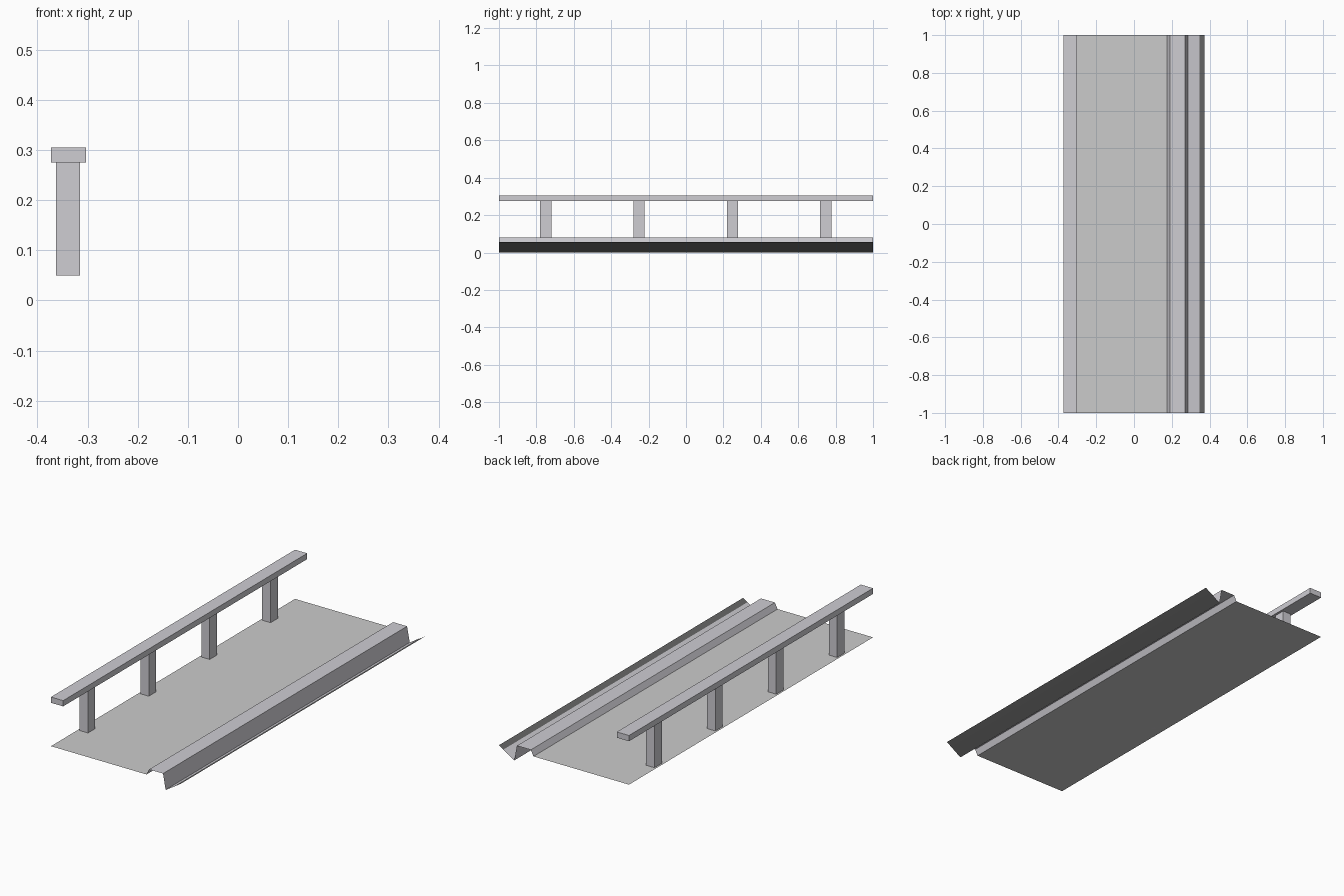
import bpy

if "Cube" in bpy.data.objects:
    bpy.data.objects.remove(bpy.data.objects["Cube"])


def material(name, rgb):
    m = bpy.data.materials.new(name)
    m.diffuse_color = (*rgb, 1)
    m.use_nodes = True
    m.node_tree.nodes["Principled BSDF"].inputs["Base Color"].default_value = m.diffuse_color
    return m


steel = material("steel", (0.62, 0.61, 0.65))
dark = material("dark_trim", (0.14, 0.14, 0.14))


def make(name, verts, faces, mat=None):
    mesh = bpy.data.meshes.new(name)
    mesh.from_pydata(verts, [], faces)
    if mat:
        mesh.materials.append(mat)
    ob = bpy.data.objects.new(name, mesh)
    bpy.context.collection.objects.link(ob)
    return ob


def strip(name, profile, mat=None):
    """Open sheet: an x/z profile swept along the full length."""
    verts = [(x, y, z) for x, z in profile for y in (-1, 1)]
    faces = [(2 * i, 2 * i + 2, 2 * i + 3, 2 * i + 1)
             for i in range(len(profile) - 1)]
    return make(name, verts, faces, mat)


def box(name, x0, x1, y0, y1, z0, z1, mat):
    verts = [(x, y, z) for x in (x0, x1) for y in (y0, y1) for z in (z0, z1)]
    faces = [(0, 1, 3, 2), (4, 6, 7, 5), (0, 4, 5, 1),
             (2, 3, 7, 6), (0, 2, 6, 4), (1, 5, 7, 3)]
    return make(name, verts, faces, mat)


# Flat walkway
strip("walkway", [(-0.373, 0.05), (0.175, 0.05)])

# Raised kerb that drops into the sloping gutter
strip("kerb", [(0.175, 0.05), (0.19, 0.08), (0.27, 0.08),
               (0.285, 0.0), (0.347, 0.04)], steel)

# Dark sloping panel under the gutter, showing as a rim at the outer edge
strip("gutter_backing", [(0.287, 0.0), (0.347, 0.038), (0.373, 0.055)], dark)

# Railing: top bar and four evenly spaced posts
box("handrail", -0.373, -0.303, -1, 1, 0.275, 0.305, steel)
for i in range(4):
    y = -0.75 + 0.499 * i
    box(f"rail_post_{i + 1}", -0.363, -0.315, y - 0.03, y + 0.03,
        0.05, 0.275, steel)
